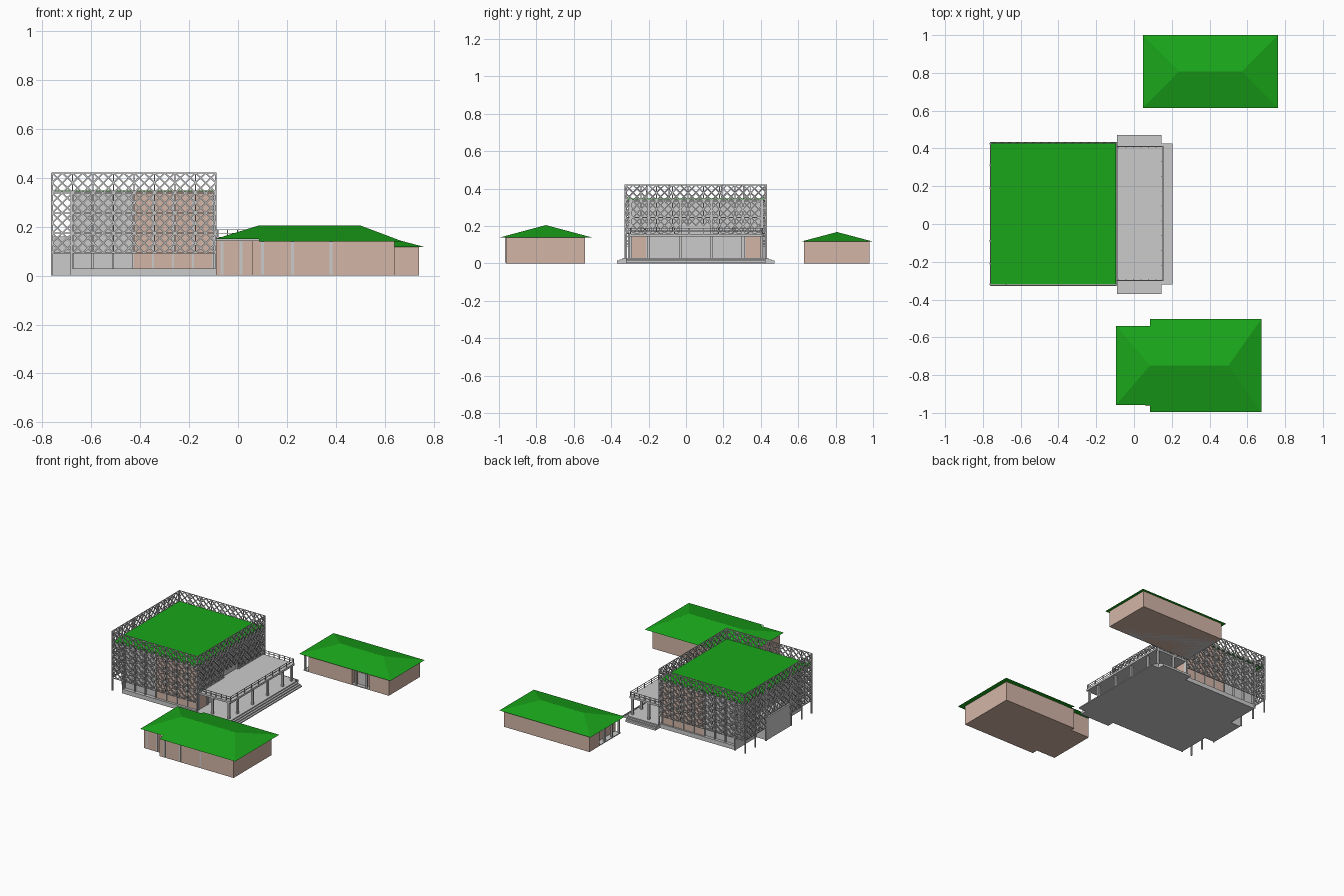
import bpy, bmesh
from mathutils import Vector, Matrix

if "Cube" in bpy.data.objects:
    bpy.data.objects.remove(bpy.data.objects["Cube"])

def material(name, col):
    m = bpy.data.materials.new(name)
    m.diffuse_color = (*col, 1)
    m.use_nodes = True
    m.node_tree.nodes["Principled BSDF"].inputs["Base Color"].default_value = m.diffuse_color
    return m

GREEN = material("roof_green", (0.01, 0.38, 0.01))
BROWN = material("wall_brown", (0.65, 0.46, 0.38))

def finish(name, bm, mat=None):
    bmesh.ops.recalc_face_normals(bm, faces=bm.faces)
    me = bpy.data.meshes.new(name)
    bm.to_mesh(me)
    bm.free()
    ob = bpy.data.objects.new(name, me)
    bpy.context.collection.objects.link(ob)
    if mat:
        me.materials.append(mat)

def add_box(bm, x0, x1, y0, y1, z0, z1):
    m = Matrix.Translation(((x0+x1)/2, (y0+y1)/2, (z0+z1)/2)) @ Matrix.Diagonal((x1-x0, y1-y0, z1-z0, 1))
    bmesh.ops.create_cube(bm, size=1, matrix=m)

def boxes(name, items, mat=None):
    bm = bmesh.new()
    for b in items:
        add_box(bm, *b)
    finish(name, bm, mat)

def bar(bm, a, b, w):
    a, b = Vector(a), Vector(b)
    d = b - a
    m = Matrix.Translation((a+b)/2) @ d.to_track_quat('Z', 'Y').to_matrix().to_4x4() @ Matrix.Diagonal((w, w, d.length, 1))
    bmesh.ops.create_cube(bm, size=1, matrix=m)

def prism(name, pts, z0, z1, mat=None):
    bm = bmesh.new()
    f = bm.faces.new([bm.verts.new((x, y, z0)) for x, y in pts])
    r = bmesh.ops.extrude_face_region(bm, geom=[f])
    bmesh.ops.translate(bm, vec=(0, 0, z1-z0), verts=[v for v in r["geom"] if isinstance(v, bmesh.types.BMVert)])
    finish(name, bm, mat)

# ---- Main hall ----
X0, X1, Y0, Y1 = -0.76, -0.09, -0.325, 0.43
ZB, ZT = 0.092, 0.42
boxes("hall_base", [(-0.68, 0.15, -0.32, 0.42, 0, 0.03)])
boxes("hall_core", [(-0.68, -0.105, -0.295, 0.40, 0.03, 0.343)])
boxes("rear_annex", [(-0.76, -0.68, -0.085, 0.18, 0, 0.16)])
boxes("hall_roof", [(X0+.004, X1-.004, Y0+.004, Y1-.004, 0.343, 0.348)], GREEN)
boxes("hall_brick_walls",
      [(-0.43, -0.10, y, y+0.01, 0.03, 0.343) for y in (-0.303, 0.398)] +
      [(-0.107, -0.099, y, y+0.09, 0.03, 0.145) for y in (-0.303, 0.318)], BROWN)
# wall mullions on the long sides
boxes("wall_mullions", [(x-.004, x+.004, y, y+0.012, 0.03, 0.343)
      for x in [-0.676+0.082*i for i in range(8)] for y in (-0.309, 0.402)])

# ---- Lattice screen ----
def lattice(name, P, n, m, z0, skip=lambda u, z: False):
    bm = bmesh.new()
    dz = (ZT-z0)/m
    for i in range(n):
        for j in range(m):
            z = z0+j*dz
            if skip((i+.5)/n, z+dz/2):
                continue
            a, b = i/n, (i+1)/n
            bar(bm, P(a, z), P(b, z+dz), 0.006)
            bar(bm, P(b, z), P(a, z+dz), 0.006)
            if j % 2 == 0:
                bar(bm, P(a, z), P(b, z), 0.005)
            if i % 2 == 0:
                bar(bm, P(a, z), P(a, z+dz), 0.005)
    bar(bm, P(0, ZT), P(1, ZT), 0.004)
    finish(name, bm)

lattice("front_lattice", lambda u, z: (X0+u*(X1-X0), Y0, z), 16, 8, ZB)
lattice("back_lattice", lambda u, z: (X0+u*(X1-X0), Y1, z), 16, 8, ZB)
lattice("left_lattice", lambda u, z: (X0, Y0+u*(Y1-Y0), z), 18, 8, ZB,
        lambda u, z: 0.32 < u < 0.67 and z < 0.165)
lattice("right_lattice", lambda u, z: (X1, Y0+u*(Y1-Y0), z), 18, 6, 0.16,
        lambda u, z: 0.39 < u < 0.61 and z < 0.225)
# posts carrying the screen
posts = [(x, y) for x in (X0, -0.68) for y in (Y0+.006, Y1-.006)] + [(X0, y) for y in (-0.21, -0.09, 0.19, 0.31)]
boxes("screen_posts", [(x-.004, x+.004, y-.004, y+.004, 0, ZT if x == X0 else 0.343) for x, y in posts] +
      [(X1-.005, X1+.003, y-.004, y+.004, 0.03, ZT) for y in (Y0, Y1)])

# ---- Porch, terrace and steps ----
boxes("porch_side_landings", [(-0.09, 0.145, -0.37+.015*i, 0.472-.015*i, 0, 0.015+0.0075*i) for i in range(3)])
boxes("front_steps", [(0.10, 0.205-0.014*i, -0.32, 0.425, 0, 0.0075*(i+1)) for i in range(4)])
boxes("terrace_deck", [(-0.105, 0.155, -0.303, 0.413, 0.143, 0.157)])
cols = (-0.295, -0.20, -0.03, 0.135, 0.305, 0.405)
boxes("porch_columns", [(0.128, 0.142, y-.007, y+.007, 0.03, 0.145) for y in cols] +
      [(0.0, 0.014, y-.007, y+.007, 0.03, 0.145) for y in (cols[0], cols[-1])])
boxes("facade_columns", [(-0.107, -0.095, y-.006, y+.006, 0.03, 0.343) for y in cols])
rail = []
for z in (0.172, 0.186):
    rail += [(0.147, 0.15, -0.3, 0.41, z, z+.003)]
    rail += [(-0.09, 0.15, y, y+.003, z, z+.003) for y in (-0.3, 0.407)]
rail += [(0.146, 0.151, -0.3+.0785*i, -0.295+.0785*i, 0.157, 0.189) for i in range(10)]
rail += [(-0.085+.04*i, -0.08+.04*i, y, y+.005, 0.157, 0.189) for i in range(6) for y in (-0.3, 0.405)]
boxes("terrace_railing", rail)

# ---- Hipped roofs ----
def hip_roof(name, x0, x1, y0, y1, r0, r1, ze, zr, ext=None):
    """ext=(x, inset): the left part beyond x has shorter eaves on the same slopes."""
    yc = (y0+y1)/2
    bm = bmesh.new()
    V = lambda *c: bm.verts.new(c)
    ridge = [V(r0, yc, zr), V(r1, yc, zr)]
    sides = []
    for ye, s in ((y0, 1), (y1, -1)):
        if ext:
            yi = ye+s*ext[1]
            zi = ze+(zr-ze)*ext[1]/abs(yc-ye)
            sides.append([V(x0, yi, zi), V(ext[0], yi, zi), V(ext[0], ye, ze), V(x1, ye, ze)])
        else:
            sides.append([V(x0, ye, ze), V(x1, ye, ze)])
    for e in sides:
        bm.faces.new(e+[ridge[1], ridge[0]])
    a, b = sides
    bm.faces.new((a[0], ridge[0], b[0]))
    bm.faces.new((a[-1], ridge[1], b[-1]))
    bm.faces.new(a+b[::-1])
    finish(name, bm, GREEN)

# ---- South house ----
hip_roof("south_roof", -0.095, 0.675, -0.996, -0.502, 0.085, 0.50, 0.139, 0.205, (0.085, 0.038))
prism("south_walls", [(-0.09, -0.92), (0.06, -0.92), (0.06, -0.963), (0.64, -0.963), (0.64, -0.54),
                      (0.06, -0.54), (0.06, -0.57), (-0.09, -0.57)], 0, 0.143, BROWN)
boxes("south_window_strips", [(x-.006, x+.006, y-.004, y+.004, 0.004, 0.14)
      for x, y in ((-0.065, -0.92), (0.012, -0.92), (0.10, -0.963), (0.222, -0.963), (0.38, -0.963))])

# ---- North house ----
hip_roof("north_roof", 0.048, 0.762, 0.615, 1.0, 0.238, 0.571, 0.117, 0.168)
prism("north_walls", [(0.11, 0.63), (0.45, 0.63), (0.45, 0.66), (0.59, 0.66), (0.59, 0.63), (0.74, 0.63),
                      (0.74, 0.98), (0.07, 0.98), (0.07, 0.87), (0.11, 0.87)], 0, 0.119, BROWN)
boxes("north_porch_posts", [(0.072, 0.084, y-.006, y+.006, 0, 0.118) for y in (0.64, 0.72, 0.80)] +
      [(x-.006, x+.006, 0.632, 0.644, 0, 0.118) for x in (0.48, 0.56)])
boxes("north_door", [(0.49, 0.55, 0.655, 0.665, 0, 0.09)])
boxes("north_floor", [(0.07, 0.74, 0.63, 0.98, 0, 0.006)])
